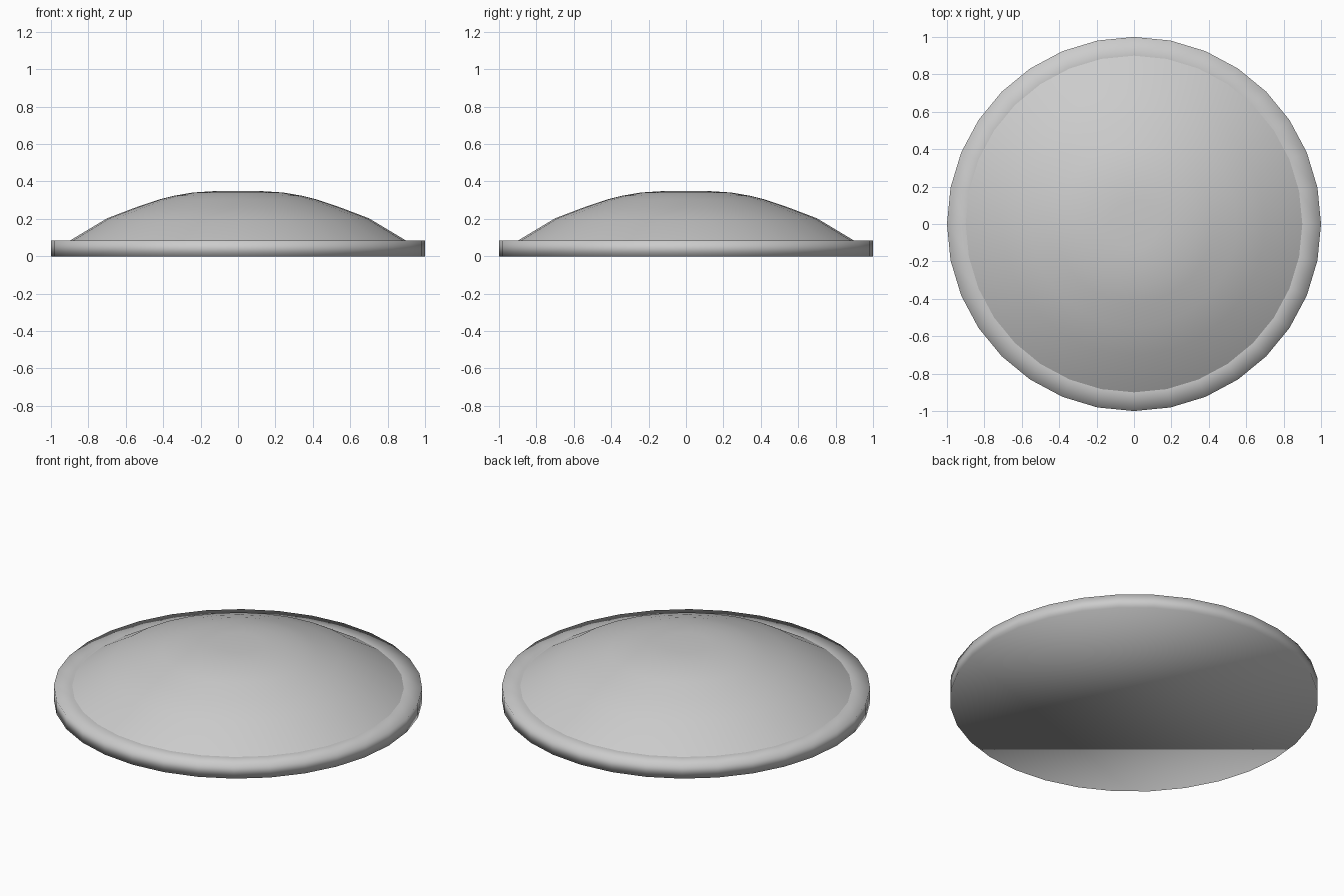
import bpy, bmesh
from math import sin, cos, pi

if "Cube" in bpy.data.objects:
    bpy.data.objects.remove(bpy.data.objects["Cube"])

SIDES = 32


def lathe(name, profile, cap_start=False):
    """Revolve (radius, z) points around z; a zero radius closes to a pole."""
    bm = bmesh.new()
    rings = []
    for r, z in profile:
        if r == 0:
            rings.append([bm.verts.new((0, 0, z))] * SIDES)
        else:
            rings.append([bm.verts.new((r * cos(2 * pi * i / SIDES), r * sin(2 * pi * i / SIDES), z))
                          for i in range(SIDES)])
    for a, b in zip(rings, rings[1:]):
        for i in range(SIDES):
            j = (i + 1) % SIDES
            corners = list(dict.fromkeys((a[i], a[j], b[j], b[i])))
            bm.faces.new(corners)
    if cap_start:
        bm.faces.new(rings[0][::-1])
    for f in bm.faces:
        f.smooth = True
    mesh = bpy.data.meshes.new(name)
    bm.to_mesh(mesh)
    bm.free()
    obj = bpy.data.objects.new(name, mesh)
    bpy.context.collection.objects.link(obj)
    return obj


# Flat base disc with a thin vertical edge and a narrow top rim
lathe("base_rim", [(1, 0), (1, 0.083), (0.9, 0.083)], cap_start=True)

# Low dome with a flattened crown
lathe("dome", [(0.9, 0.083), (0.7, 0.203), (0.55, 0.26), (0.42, 0.304), (0.34, 0.324),
               (0.24, 0.341), (0.13, 0.348), (0, 0.348)])
